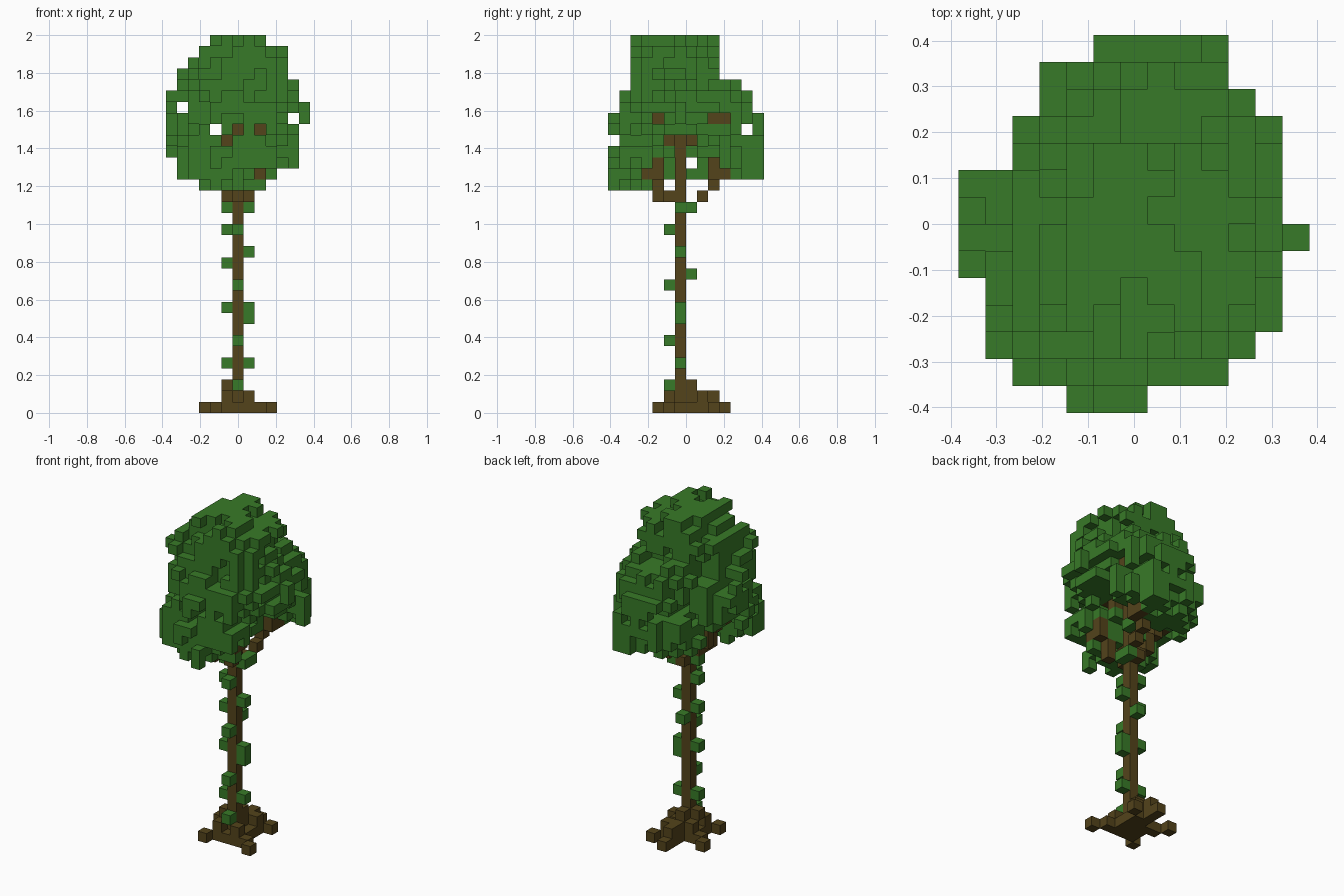
import bpy, bmesh, random
from mathutils import Vector

random.seed(7)
if "Cube" in bpy.data.objects:
    bpy.data.objects.remove(bpy.data.objects["Cube"], do_unlink=True)

V = 2 / 34  # size of one block


def material(name, colour):
    mat = bpy.data.materials.new(name)
    mat.use_nodes = True
    mat.diffuse_color = colour
    mat.node_tree.nodes["Principled BSDF"].inputs["Base Color"].default_value = colour
    return mat


bark = material("bark brown", (0.087, 0.057, 0.011, 1))
leaf = material("leaf green", (0.039, 0.195, 0.021, 1))

AXES = [Vector((1, 0, 0)), Vector((0, 1, 0)), Vector((0, 0, 1))]


def build_blocks(name, cells, mat):
    """Make one mesh from blocks, keeping only the exposed faces."""
    bm = bmesh.new()
    corners = {}

    def corner(p):
        key = tuple(round(c * 2) for c in p)
        if key not in corners:
            corners[key] = bm.verts.new((p.x * V, (p.y + 0.5) * V, (p.z + 0.5) * V))
        return corners[key]

    for cell in sorted(cells):
        centre = Vector(cell)
        for a in range(3):
            for sign in (-1, 1):
                normal = AXES[a] * sign
                if tuple(int(c) for c in centre + normal) in cells:
                    continue
                u, w = AXES[(a + 1) % 3] / 2, AXES[(a + 2) % 3] * sign / 2
                mid = centre + normal / 2
                bm.faces.new([corner(p) for p in
                              (mid - u - w, mid + u - w, mid + u + w, mid - u + w)])
    mesh = bpy.data.meshes.new(name)
    bm.to_mesh(mesh)
    bm.free()
    mesh.materials.append(mat)
    bpy.context.collection.objects.link(bpy.data.objects.new(name, mesh))


def path(*points):
    """Blocks along a chain of straight lines."""
    cells = set()
    for start, end in zip(points, points[1:]):
        a, b = Vector(start), Vector(end)
        steps = int(max(abs(c) for c in b - a))
        for s in range(steps + 1):
            cells.add(tuple(round(c) for c in a.lerp(b, s / max(steps, 1))))
    return cells


def neighbours(cell):
    """The six blocks that touch a block."""
    return [tuple(int(c) for c in Vector(cell) + axis * s) for axis in AXES for s in (-1, 1)]


# Trunk
trunk = {(0, -1, k) for k in range(28)}

# Roots: five arms, raised close to the trunk
roots = {(-1, -1, 2), (0, 0, 2), (1, -1, 0), (-1, -1, 0), (0, -2, 0), (0, 0, 0)}
for x, y in [(-2, -3), (3, -3), (2, 2), (0, 3), (-3, 1)]:
    roots |= path((0, -1, 0), (x, y, 0))
    roots |= path((0, -1, 1), (int(x * 0.6), -1 + int((y + 1) * 0.8), 1))
roots -= trunk

# Branches
branches = path((0, -1, 19), (-1, -2, 19), (-1, -3, 19), (-1, -3, 21), (-2, -4, 23))
branches |= path((0, -1, 19), (1, -3, 19), (1, -3, 20), (2, -4, 21), (2, -3, 22))
branches |= path((0, 0, 18), (1, 1, 19), (1, 2, 20), (2, 2, 21), (2, 2, 22))
branches |= path((1, 2, 20), (2, 3, 21))
branches |= path((-1, -1, 19), (-4, -1, 23))
branches |= path((0, -1, 24), (1, 0, 24), (3, 2, 26), (3, 3, 26))
branches |= path((0, -1, 24), (-1, -4, 24), (0, -4, 25))
branches |= path((0, -1, 24), (2, -4, 25), (3, -3, 26))
branches |= {(2, -3, 21)}
branches -= trunk
wood = trunk | branches

# Branch tips left bare on the front and on the left side
BARE_FRONT = {(0, 25), (2, 25), (-1, 24), (2, 21)}
BARE_SIDE = {(-3, 26), (2, 26), (3, 26), (0, 24), (-3, 22), (2, 22),
             (-4, 21), (-3, 21), (2, 21), (3, 21), (2, 20)}

# Climbing leaves on the trunk
climbers = {(1, -1, k) for k in (4, 8, 9, 14, 18)}
climbers |= {(-1, -1, k) for k in (4, 9, 13, 16, 18)}
climbers |= {(0, -2, k) for k in (2, 6, 11, 16)}
climbers |= {(0, 0, 12), (1, 0, 18)}
climbers -= wood | roots

# Crown limits: width and depth per layer from the top down, width per row back to front
LAYERS_X = [(-2, 2), (-3, 4), (-4, 4), (-5, 4), (-5, 5), (-6, 5), (-6, 6), (-6, 6),
            (-6, 5), (-6, 5), (-6, 5), (-5, 5), (-5, 3), (-3, 2)]
LAYERS_Y = [(-5, 2)] * 4 + [(-5, 4)] + [(-6, 5)] * 2 + [(-7, 6)] * 2 + [(-6, 6)] \
    + [(-7, 6)] * 3 + [(-7, -2)]
ROWS_X = [(-1, 3), (-3, 3), (-3, 4), (-4, 5), (-4, 5), (-6, 5), (-6, 5), (-6, 6),
          (-6, 5), (-5, 5), (-5, 5), (-5, 4), (-4, 3), (-2, 0)]
GAPS_X = {(-5, 27), (5, 26), (-2, 25)}
GAPS_Y = {(5, 25), (0, 22), (-2, 20)}

# Leaf clumps: centre and radii in blocks
CLUMPS = [((-0.4, -1.6, 30), (4.9, 4.2, 4.3)),
          ((-0.7, -4.2, 22.2), (4.8, 3.2, 2.8)),
          ((-0.5, -4.1, 26.2), (4.3, 3.3, 2.7)),
          ((0.8, 3.4, 23.2), (4.4, 3.3, 2.9)),
          ((1, 2.6, 26.4), (4.1, 3.4, 2.7)),
          ((-3.4, -0.4, 25.3), (2.9, 2.8, 3.0)),
          ((3.2, -1.2, 26.4), (2.6, 2.9, 2.7))]


def spread(cell):
    """Distance from the nearest clump, where 1 is its surface."""
    return min(sum(((c - m) / r) ** 2 for c, m, r in zip(cell, mid, rad)) ** 0.5
               for mid, rad in CLUMPS)


def allowed(x, y, z):
    inside = all(low <= c <= high for c, (low, high) in
                 ((x, LAYERS_X[33 - z]), (y, LAYERS_Y[33 - z]), (x, ROWS_X[6 - y])))
    beside_trunk = z < 25 and y == -1 and x >= 0
    bare = ((x, z) in BARE_FRONT and y < -4) or ((y, z) in BARE_SIDE and x > 1)
    gap = (x, z) in GAPS_X or (y, z) in GAPS_Y
    return inside and not (beside_trunk or bare or gap)


space = [(x, y, z) for x in range(-6, 7) for y in range(-7, 7) for z in range(20, 34)
         if allowed(x, y, z) and (x, y, z) not in wood]

# The crown is open around the trunk underneath
score = {(x, y, z): spread((x, y, z)) + random.uniform(-0.1, 0.1)
         + (0.6 if z < 23 and -2 <= y <= 1 else 0) for x, y, z in space}
foliage = {c for c in space if score[c] < 0.84}

# Leaf tufts: small crosses scattered over the clumps
for c in space:
    if 0.74 < score[c] < 0.98 and random.random() < 0.25:
        foliage.add(c)
        foliage.update(n for n in neighbours(c) if score.get(n, 2) < 1.2)

# Fill the crown outline along each axis
for axis in range(3):
    def line_of(c):
        return c[:axis] + c[axis + 1:]
    covered = {line_of(c) for c in foliage}
    for c in sorted(space, key=score.get):
        if line_of(c) not in covered:
            covered.add(line_of(c))
            foliage.add(c)

build_blocks("trunk", trunk, bark)
build_blocks("roots", roots, bark)
build_blocks("branches", branches, bark)
build_blocks("climbing_leaves", climbers, leaf)
build_blocks("foliage", foliage, leaf)
